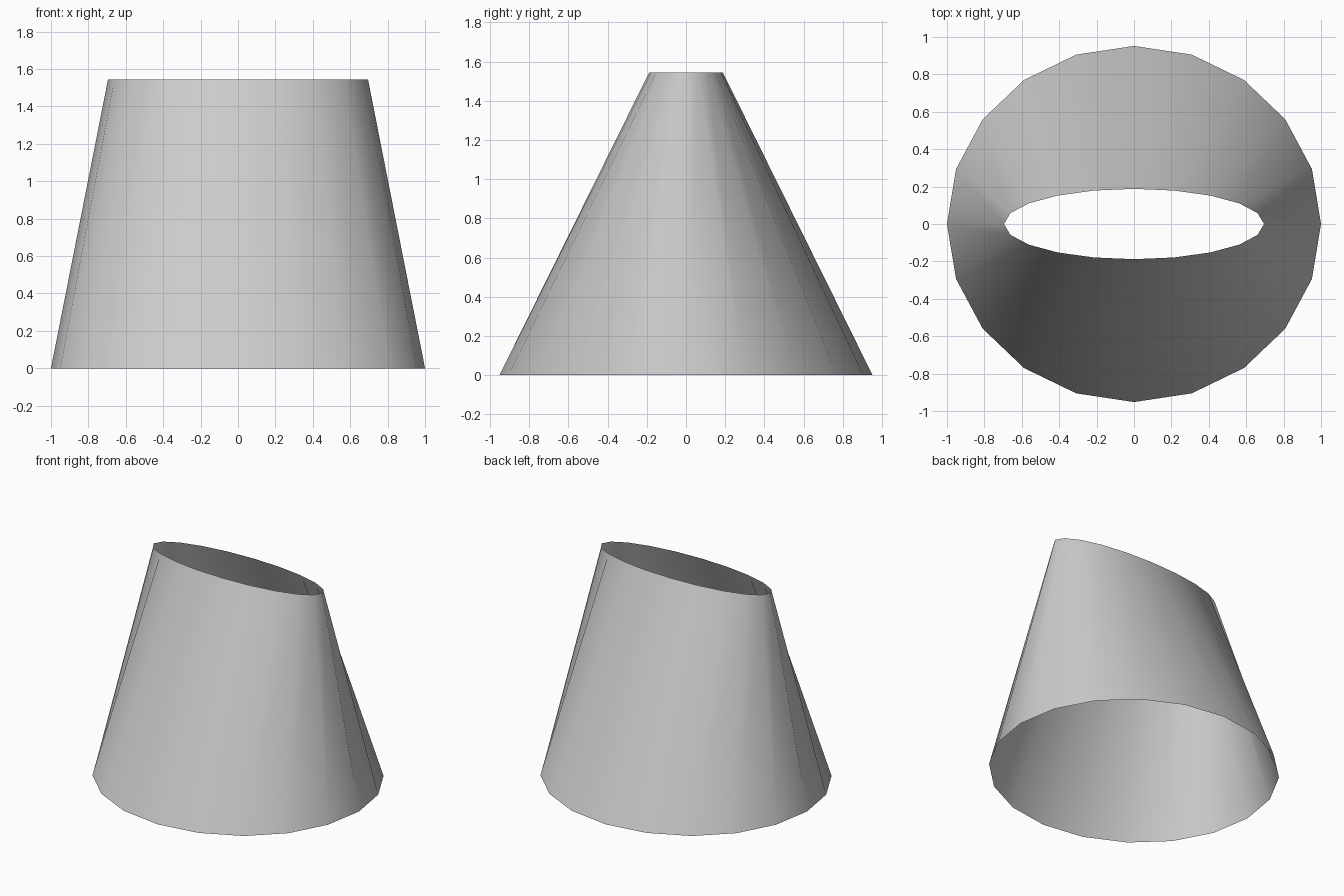
import bpy, bmesh, math

if "Cube" in bpy.data.objects:
    bpy.data.objects.remove(bpy.data.objects["Cube"])

SIDES = 20
HEIGHT = 1.545


def ring(bm, rx, ry, z):
    """Ring of vertices on an ellipse."""
    return [bm.verts.new((rx * math.cos(2 * math.pi * i / SIDES),
                          ry * math.sin(2 * math.pi * i / SIDES), z))
            for i in range(SIDES)]


# Open shade: round bottom rim lofted to a narrow oval top rim
bm = bmesh.new()
bottom = ring(bm, 1.0, 0.952, 0.0)
top = ring(bm, 0.695, 0.188, HEIGHT)
for i in range(SIDES):
    j = (i + 1) % SIDES
    face = bm.faces.new((bottom[i], bottom[j], top[j], top[i]))
    face.smooth = True

mesh = bpy.data.meshes.new("tapered_shade")
bm.to_mesh(mesh)
bm.free()
shade = bpy.data.objects.new("tapered_shade", mesh)
bpy.context.collection.objects.link(shade)
